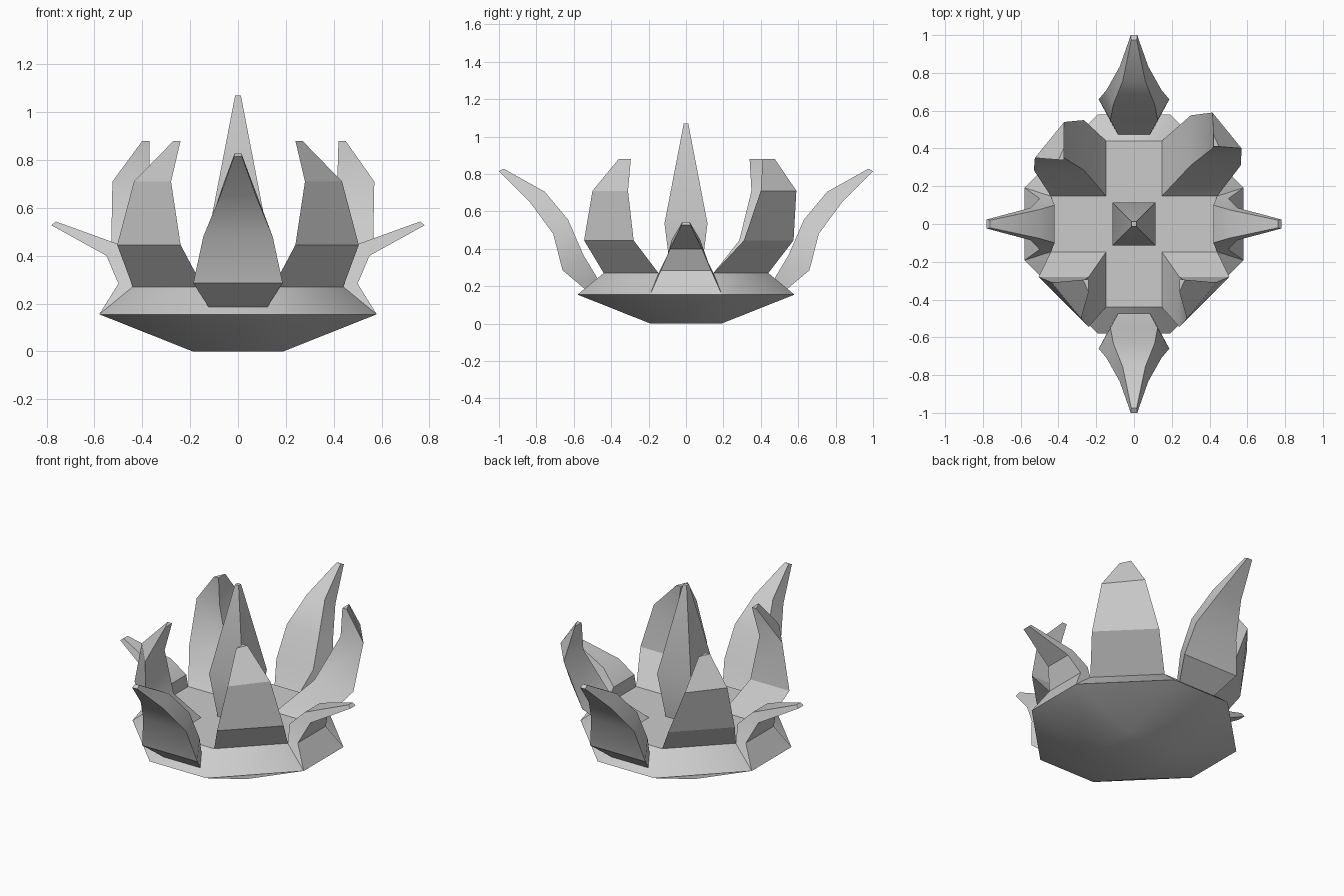
import bpy, bmesh, math

if "Cube" in bpy.data.objects:
    bpy.data.objects.remove(bpy.data.objects["Cube"])


def loft(name, rings):
    """Skin a list of equal-length vertex rings and cap both ends."""
    bm = bmesh.new()
    vs = [[bm.verts.new(p) for p in r] for r in rings]
    n = len(rings[0])
    for a, b in zip(vs, vs[1:]):
        for i in range(n):
            j = (i + 1) % n
            bm.faces.new((a[i], a[j], b[j], b[i]))
    bm.faces.new(vs[0][::-1])
    bm.faces.new(vs[-1])
    bmesh.ops.remove_doubles(bm, verts=bm.verts, dist=1e-4)
    bmesh.ops.recalc_face_normals(bm, faces=bm.faces)
    me = bpy.data.meshes.new(name)
    bm.to_mesh(me)
    bm.free()
    ob = bpy.data.objects.new(name, me)
    bpy.context.collection.objects.link(ob)
    bpy.ops.object.select_all(action='DESELECT')
    ob.select_set(True)
    bpy.context.view_layer.objects.active = ob
    bpy.ops.object.shade_smooth_by_angle(angle=math.radians(30))
    return ob


def octagon(a, b, z):
    return [(a, -b, z), (a, b, z), (b, a, z), (-b, a, z),
            (-a, b, z), (-a, -b, z), (-b, -a, z), (b, -a, z)]


def square(h, z):
    return [(h, -h, z), (h, h, z), (-h, h, z), (-h, -h, z)]


# Bowl base: square foot flaring to an octagonal rim, then a sloped skirt
loft("bowl_base", [octagon(.19, .19, 0), octagon(.58, .192, .155), octagon(.44, .147, .27)])

# Central spire
loft("center_spire", [square(.08, .26), square(.115, .535), square(.012, 1.07)])

# Long front/back petals: (outer dist, z, half width, inner dist, z, half width)
long_petal = [(.535, .18, .12, .475, .245, .085), (.66, .285, .187, .55, .37, .125),
              (.71, .48, .145, .63, .555, .11), (.835, .65, .075, .755, .705, .06),
              (1.0, .815, .017, .975, .828, .014)]
# Short side petals grown from the whole skirt face
side_petal = [(.58, .155, .192, .44, .27, .147), (.50, .283, .135, .42, .365, .10),
              (.55, .40, .085, .505, .45, .075), (.78, .527, .024, .762, .543, .02)]


def petal(name, rows, axis, s):
    rings = []
    for d, z, w, d2, z2, w2 in rows:
        q = [(s * d, -w, z), (s * d, w, z), (s * d2, w2, z2), (s * d2, -w2, z2)]
        rings.append(q if axis == 'x' else [(y, x, h) for x, y, h in q])
    loft(name, rings)


petal("front_petal", long_petal, 'y', -1)
petal("back_petal", long_petal, 'y', 1)
petal("left_petal", side_petal, 'x', -1)
petal("right_petal", side_petal, 'x', 1)

# Corner petals: right-triangle sections, differing only in how far they lean out
heights = [.27, .445, .71, .88]
legs = [(.293, .293), (.265, .265), (.155, .19), (.03, .065)]
front_lean = [(.147, .147), (.24, .28), (.28, .31), (.24, .295)]
back_left_lean = [(.147, .147), (.265, .285), (.37, .35), (.37, .34)]
back_right_lean = [(.147, .147), (.30, .31), (.415, .40), (.42, .41)]
for name, sx, sy, lean in (("front_left", -1, -1, front_lean), ("front_right", 1, -1, front_lean),
                           ("back_left", -1, 1, back_left_lean),
                           ("back_right", 1, 1, back_right_lean)):
    loft(name + "_corner_petal",
         [[(sx * x, sy * y, z), (sx * (x + lx), sy * y, z), (sx * x, sy * (y + ly), z)]
          for (x, y), (lx, ly), z in zip(lean, legs, heights)])
